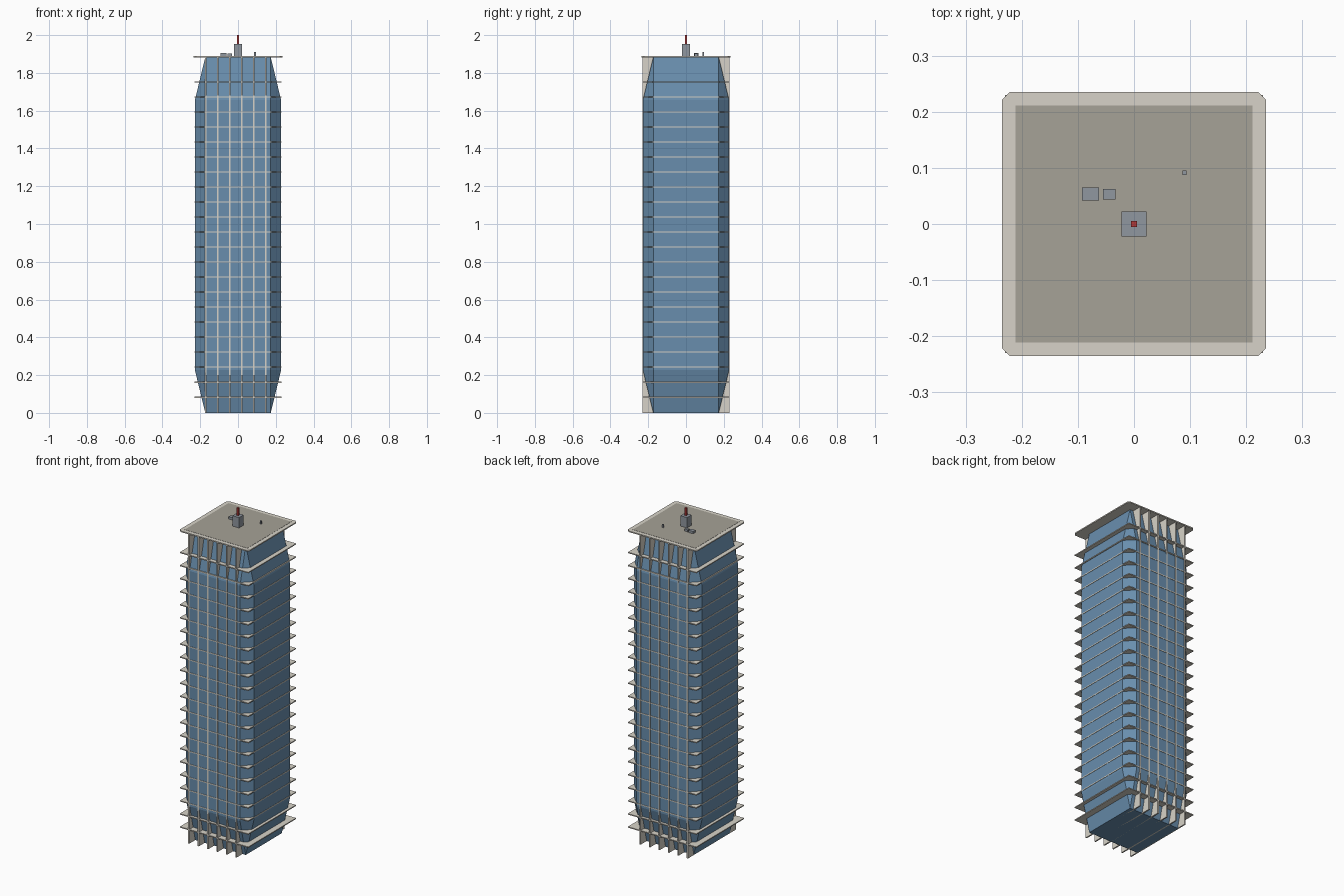
import bpy, bmesh
from mathutils import Vector

if "Cube" in bpy.data.objects:
    bpy.data.objects.remove(bpy.data.objects["Cube"])


def material(name, color):
    m = bpy.data.materials.new(name)
    m.diffuse_color = (*color, 1)
    m.use_nodes = True
    m.node_tree.nodes["Principled BSDF"].inputs["Base Color"].default_value = m.diffuse_color
    return m


glass = material("blue_glass", (0.14, 0.27, 0.42))
concrete = material("pale_concrete", (0.68, 0.65, 0.58))
roofing = material("roofing", (0.38, 0.36, 0.31))
metal = material("metal", (0.28, 0.31, 0.35))
red = material("red_paint", (0.45, 0.04, 0.04))


def box(name, lo, hi, mat, bevel=0, vertical_only=False, unit_bevel=False):
    """Box between two corners; unit_bevel chamfers the cube before it is stretched."""
    lo, hi = Vector(lo), Vector(hi)
    bm = bmesh.new()
    bmesh.ops.create_cube(bm, size=1)

    def chamfer():
        edges = [e for e in bm.edges if not vertical_only
                 or abs(e.verts[0].co.z - e.verts[1].co.z) > 1e-5]
        bmesh.ops.bevel(bm, geom=edges, offset=bevel, offset_type='OFFSET',
                        segments=1, profile=0.5, affect='EDGES')

    if bevel and unit_bevel:
        chamfer()
    bmesh.ops.scale(bm, vec=hi - lo, verts=bm.verts)
    bmesh.ops.translate(bm, vec=(lo + hi) / 2, verts=bm.verts)
    if bevel and not unit_bevel:
        chamfer()
    me = bpy.data.meshes.new(name)
    bm.to_mesh(me)
    bm.free()
    me.materials.append(mat)
    ob = bpy.data.objects.new(name, me)
    bpy.context.collection.objects.link(ob)
    return ob


# Glass tower, chamfered on every edge
H, R = 1.883, 0.228
box("glass_tower", (-R, -R, 0), (R, R, H), glass, bevel=0.12, unit_bevel=True)

# Square floor slabs
S = 0.230
for i in range(22):
    z = 0.083 + i * 0.0795
    box(f"floor_slab_{i + 1}", (-S, -S, z - 0.003), (S, S, z + 0.003), concrete)

# Vertical fins running through the depth of the tower
for i in range(6):
    x = -0.17 + i * 0.0635
    box(f"fin_{i + 1}", (x - 0.004, -S, 0), (x + 0.004, S, H), concrete)

# Roof slab with clipped corners and an inset deck
C = 0.235
box("roof_slab", (-C, -C, H - 0.001), (C, C, 1.889), concrete,
    bevel=0.0135, vertical_only=True)
box("roof_deck", (-0.211, -0.211, 1.884), (0.211, 0.211, 1.890), roofing)

# Rooftop equipment
top = 1.888
box("antenna_base", (-0.022, -0.022, top), (0.022, 0.022, 1.953), metal)
box("antenna_mast", (-0.005, -0.005, 1.95), (0.005, 0.005, 2.0), red)
box("cooling_unit_large", (-0.093, 0.042, top), (-0.062, 0.065, 1.904), metal)
box("cooling_unit_small", (-0.055, 0.044, top), (-0.033, 0.062, 1.903), metal)
box("vent_pipe", (0.086, 0.087, top), (0.094, 0.095, 1.910), metal)
